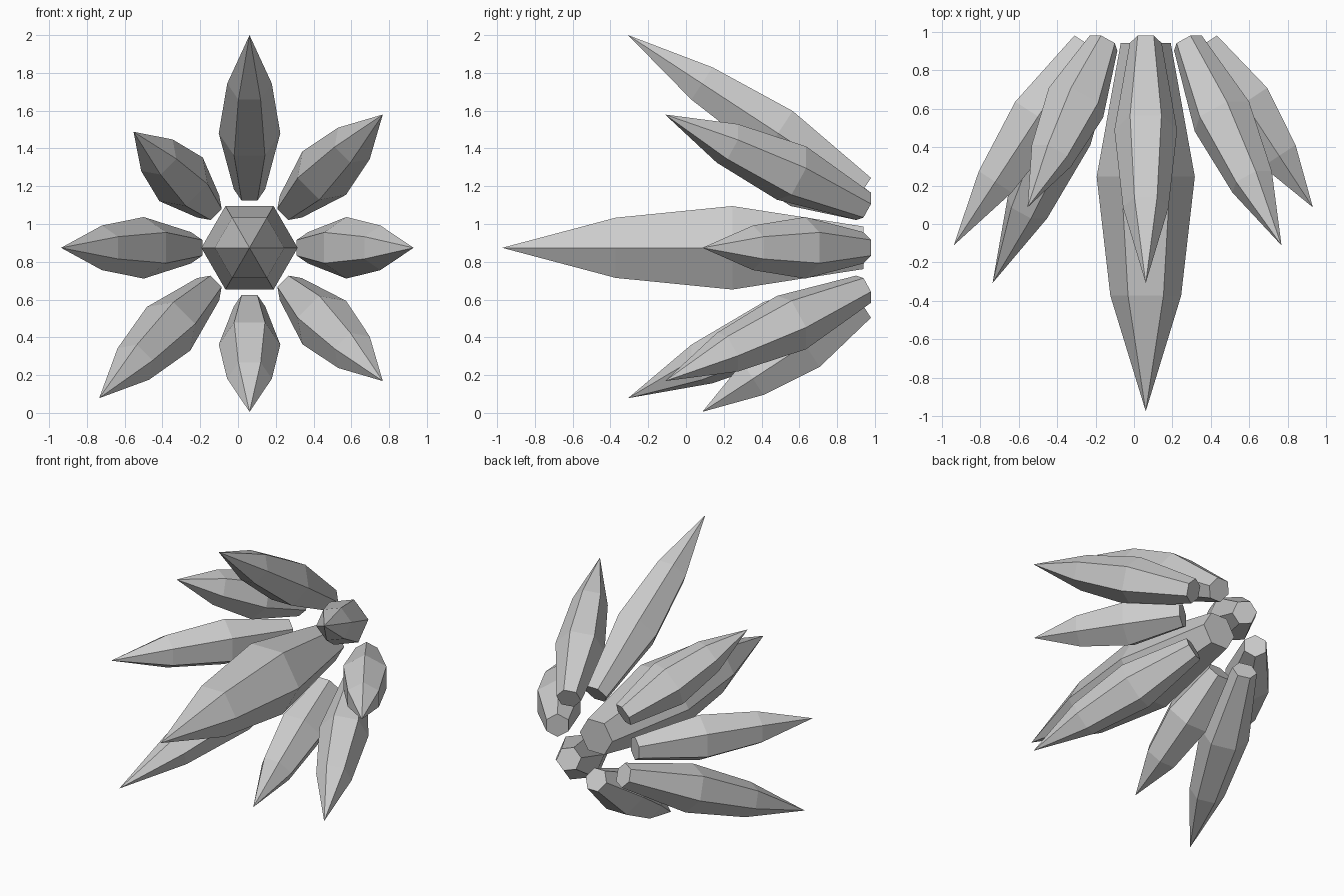
import bpy, bmesh
from math import sin, cos, radians, tau
from mathutils import Vector

if "Cube" in bpy.data.objects:
    bpy.data.objects.remove(bpy.data.objects["Cube"])

CX, CZ = 0.061, 0.874
BASE_Y = 0.94


def crystal(name, base, axis, side, length, radii):
    """Six-sided shard: base ring, widest ring, shoulder ring, pointed tip."""
    other = axis.cross(side)
    bm = bmesh.new()
    rings = []
    for frac, r in zip((0, 0.363, 0.686), radii):
        centre = base + axis * length * frac
        rings.append([bm.verts.new(centre + r * (side * cos(k * tau / 6) + other * sin(k * tau / 6)))
                      for k in range(6)])
    tip = bm.verts.new(base + axis * length)
    bm.faces.new(rings[0])
    for k in range(6):
        j = (k + 1) % 6
        for lo, hi in zip(rings, rings[1:]):
            bm.faces.new((lo[k], lo[j], hi[j], hi[k]))
        bm.faces.new((rings[-1][k], rings[-1][j], tip))
    bmesh.ops.recalc_face_normals(bm, faces=bm.faces)
    mesh = bpy.data.meshes.new(name)
    bm.to_mesh(mesh)
    bm.free()
    bpy.context.collection.objects.link(bpy.data.objects.new(name, mesh))


# Large central shard pointing forward
crystal("central_crystal", Vector((CX, BASE_Y, CZ)), Vector((0, -1, 0)), Vector((1, 0, 0)),
        1.913, (0.13, 0.255, 0.184))

# Ring of eight leaning shards, cycling through three lengths
tilt = radians(33.2)
for i in range(8):
    a = radians(45 * i)
    out = Vector((cos(a), 0, sin(a)))
    side = Vector((-sin(a), 0, cos(a)))
    axis = out * sin(tilt) + Vector((0, -cos(tilt), 0))
    crystal(f"outer_crystal_{i + 1}", Vector((CX, BASE_Y, CZ)) + out * 0.31, axis, side,
            (1.02, 1.256, 1.49)[i % 3], (0.083, 0.163, 0.118))
